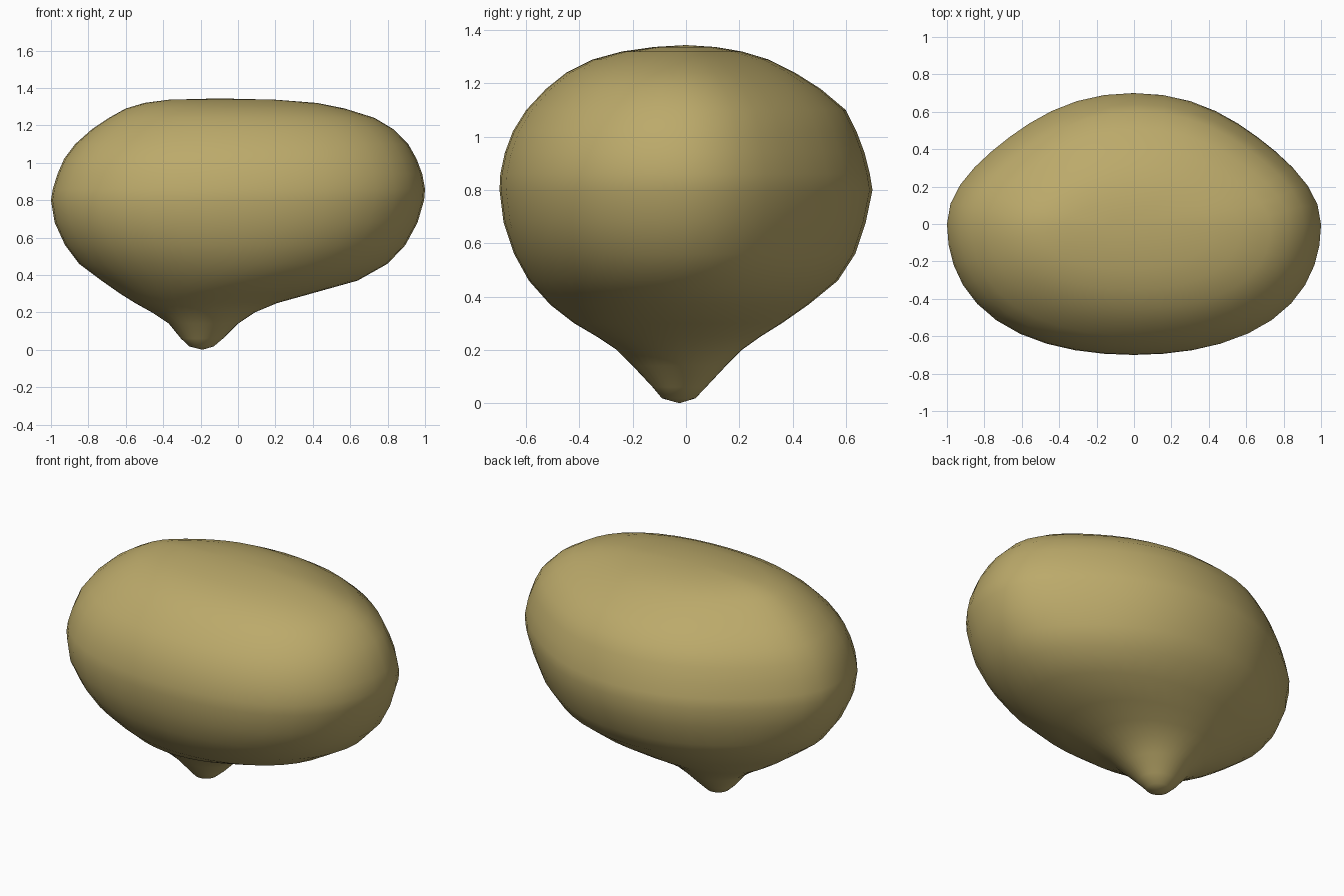
import bpy, bmesh, math

if "Cube" in bpy.data.objects:
    bpy.data.objects.remove(bpy.data.objects["Cube"])

# Rings of the body: z, x min, x max, y min, y max
RINGS = [
    (0.018, -0.26, -0.13, -0.09, 0.035), (0.06, -0.305, -0.08, -0.125, 0.075),
    (0.14, -0.37, 0.0, -0.20, 0.15), (0.20, -0.46, 0.09, -0.26, 0.21),
    (0.25, -0.55, 0.21, -0.335, 0.28), (0.30, -0.63, 0.39, -0.42, 0.36),
    (0.37, -0.73, 0.64, -0.51, 0.46), (0.46, -0.85, 0.80, -0.59, 0.57),
    (0.56, -0.925, 0.895, -0.645, 0.635), (0.68, -0.98, 0.96, -0.685, 0.675),
    (0.80, -1.0, 0.995, -0.70, 0.70), (0.86, -0.99, 1.0, -0.697, 0.69),
    (0.94, -0.965, 0.985, -0.68, 0.67), (1.02, -0.93, 0.955, -0.65, 0.64),
    (1.10, -0.87, 0.91, -0.60, 0.60), (1.18, -0.78, 0.83, -0.525, 0.505),
    (1.24, -0.69, 0.73, -0.45, 0.41), (1.29, -0.60, 0.57, -0.35, 0.31),
    (1.32, -0.50, 0.42, -0.24, 0.21), (1.337, -0.37, 0.20, -0.12, 0.11),
]
SEG = 40


def section(a, mid):
    """Unit outline: full rounded front, slightly flattened back flanks."""
    c, s = math.cos(a), math.sin(a)
    k = 0.04 if s < 0 else -0.06 * abs(c) ** 0.5 * 1.2
    f = 1 + mid * k * math.sin(2 * a) ** 2
    return c * f, s * f


bm = bmesh.new()
loops = []
for z, x0, x1, y0, y1 in RINGS:
    mid = min(1, max(0, (z - 0.25) / 0.4))
    ring = []
    for i in range(SEG):
        u, v = section(2 * math.pi * i / SEG, mid)
        ring.append(bm.verts.new(((x0 + x1) / 2 + u * (x1 - x0) / 2,
                                  (y0 + y1) / 2 + v * (y1 - y0) / 2, z)))
    loops.append(ring)
for a, b in zip(loops, loops[1:]):
    for i in range(SEG):
        j = (i + 1) % SEG
        bm.faces.new((a[i], a[j], b[j], b[i]))

# Close the pointed base and the flat crown
tip = bm.verts.new((-0.19, -0.025, 0))
crown = bm.verts.new((-0.1, 0, 1.344))
for i in range(SEG):
    j = (i + 1) % SEG
    bm.faces.new((tip, loops[0][j], loops[0][i]))
    bm.faces.new((crown, loops[-1][i], loops[-1][j]))
bmesh.ops.recalc_face_normals(bm, faces=bm.faces)
for f in bm.faces:
    f.smooth = True

mesh = bpy.data.meshes.new("rounded_body")
bm.to_mesh(mesh)
bm.free()
mat = bpy.data.materials.new("khaki tan")
mat.diffuse_color = (0.50, 0.40, 0.145, 1)
mat.use_nodes = True
mat.node_tree.nodes["Principled BSDF"].inputs["Base Color"].default_value = mat.diffuse_color
mesh.materials.append(mat)
body = bpy.data.objects.new("rounded_body", mesh)
bpy.context.collection.objects.link(body)
